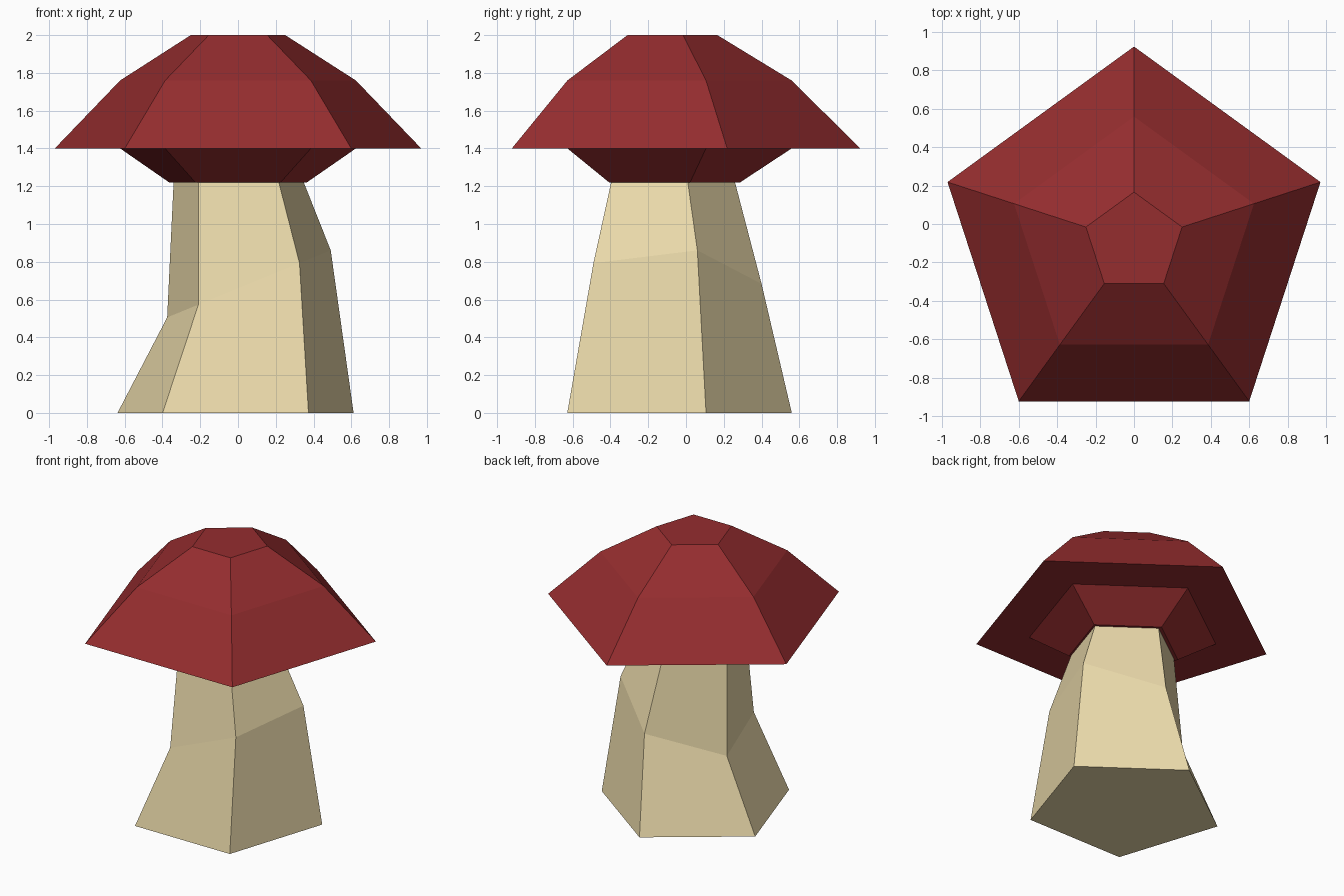
import bpy, bmesh, math

if "Cube" in bpy.data.objects:
    bpy.data.objects.remove(bpy.data.objects["Cube"])

SIDES = 5
CY = -0.097  # pentagon centre, so the bounding box is centred


def material(name, color):
    mat = bpy.data.materials.new(name)
    mat.diffuse_color = (*color, 1)
    mat.use_nodes = True
    mat.node_tree.nodes["Principled BSDF"].inputs["Base Color"].default_value = mat.diffuse_color
    return mat


def loft(name, rings, mat):
    """Stack pentagon rings (cx, cy, z, radius, tilt about y) into a closed solid."""
    bm = bmesh.new()
    loops = []
    for cx, cy, z, radius, tilt in rings:
        t = math.radians(tilt)
        loop = []
        for i in range(SIDES):
            a = math.pi / 2 + i * math.tau / SIDES
            x, y = radius * math.cos(a), radius * math.sin(a)
            loop.append(bm.verts.new((cx + x * math.cos(t), cy + y, z + x * math.sin(t))))
        loops.append(loop)
    for low, high in zip(loops, loops[1:]):
        for i in range(SIDES):
            j = (i + 1) % SIDES
            bm.faces.new((low[i], low[j], high[j], high[i]))
    bm.faces.new(loops[0][::-1])
    bm.faces.new(loops[-1])
    bmesh.ops.recalc_face_normals(bm, faces=bm.faces)
    mesh = bpy.data.meshes.new(name)
    bm.to_mesh(mesh)
    bm.free()
    mesh.materials.append(mat)
    obj = bpy.data.objects.new(name, mesh)
    bpy.context.collection.objects.link(obj)
    return obj


# Bent stem: wide foot, tilted middle ring, top tucked into the cap
loft("stem", [
    (-0.013, CY, 0.0, 0.657, 0),
    (0.058, -0.092, 0.683, 0.492, 22.3),
    (0.002, -0.103, 1.23, 0.360, 0),
], material("stem_cream", (0.84, 0.71, 0.41)))

# Cap: tapered underside, flat rim, domed top
cap_profile = [(1.22, 0.383), (1.40, 0.656), (1.40, 1.02), (1.76, 0.656), (2.0, 0.263)]
loft("cap", [(0, CY, z, r, 0) for z, r in cap_profile],
     material("cap_red", (0.30, 0.026, 0.028)))
